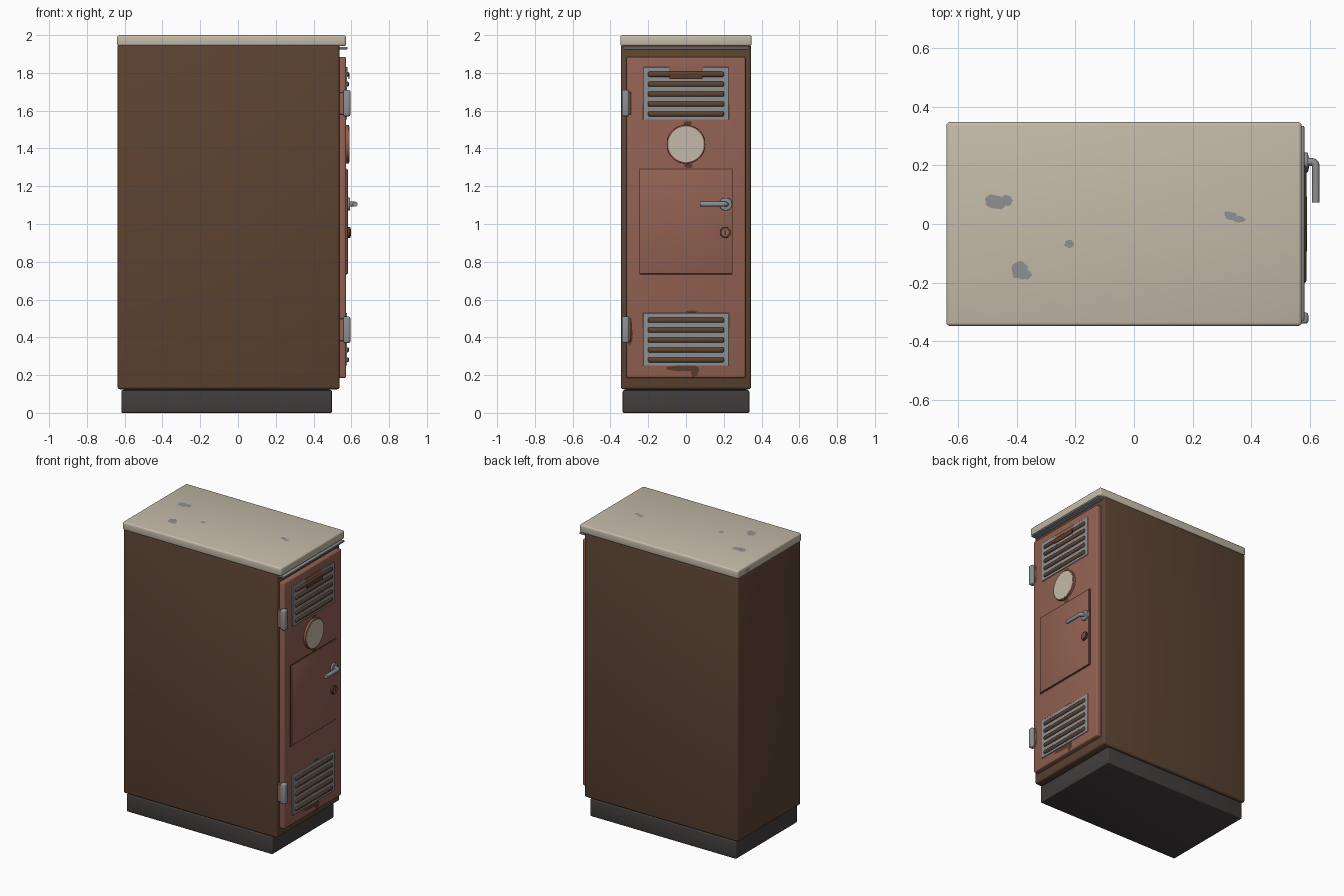
import bpy, bmesh, math, random
from mathutils import Matrix

if "Cube" in bpy.data.objects:
    bpy.data.objects.remove(bpy.data.objects["Cube"])

random.seed(4)


def srgb(r, g, b):
    f = lambda c: (c / 255 / 12.92) if c < 10 else ((c / 255 + 0.055) / 1.055) ** 2.4
    return (f(r), f(g), f(b), 1)


def mat(name, *rgb):
    m = bpy.data.materials.new(name)
    m.diffuse_color = srgb(*rgb)
    m.use_nodes = True
    m.node_tree.nodes["Principled BSDF"].inputs["Base Color"].default_value = m.diffuse_color
    return m


BROWN = mat("dark brown paint", 92, 67, 50)
RED = mat("red brown paint", 146, 97, 82)
BEIGE = mat("beige paint", 196, 186, 168)
GREY = mat("bare metal", 142, 144, 146)
BASE = mat("charcoal", 66, 61, 61)
RUST = mat("rust", 90, 58, 45)


def finish(name, bm, material, smooth=True):
    bmesh.ops.recalc_face_normals(bm, faces=bm.faces)
    me = bpy.data.meshes.new(name)
    bm.to_mesh(me)
    bm.free()
    me.materials.append(material)
    ob = bpy.data.objects.new(name, me)
    bpy.context.collection.objects.link(ob)
    if smooth:
        bpy.ops.object.select_all(action='DESELECT')
        ob.select_set(True)
        bpy.context.view_layer.objects.active = ob
        bpy.ops.object.shade_smooth_by_angle(angle=math.radians(40))
    return ob


def box(name, x, y, z, material, bevel=0.0, seg=3):
    """Bevelled box from (min, max) ranges."""
    bm = bmesh.new()
    bmesh.ops.create_cube(bm, size=1)
    for v in bm.verts:
        for i, r in enumerate((x, y, z)):
            v.co[i] = r[0] if v.co[i] < 0 else r[1]
    if bevel:
        bmesh.ops.bevel(bm, geom=bm.edges[:], offset=bevel, segments=seg,
                        profile=0.5, affect='EDGES')
    return finish(name, bm, material)


def disc(name, x, y, z, r, material, sides=40, bevel=0.0):
    """Cylinder whose axis runs along x."""
    bm = bmesh.new()
    m = Matrix.Translation(((x[0] + x[1]) / 2, y, z)) @ Matrix.Rotation(math.pi / 2, 4, 'Y')
    bmesh.ops.create_cone(bm, cap_ends=True, segments=sides, radius1=r, radius2=r,
                          depth=x[1] - x[0], matrix=m)
    if bevel:
        rim = [e for e in bm.edges if abs(e.verts[0].co.x - e.verts[1].co.x) < 1e-5]
        bmesh.ops.bevel(bm, geom=rim, offset=bevel, segments=2, profile=0.5, affect='EDGES')
    return finish(name, bm, material)


def patch(name, place, u, v, ru, rv, material, turn=0.0):
    """Thin irregular chip; place maps (u, v) to a 3D point."""
    bm = bmesh.new()
    vs = []
    for i in range(18):
        a = i * math.tau / 18
        k = random.uniform(0.8, 1.1)
        p, q = ru * k * math.cos(a), rv * k * math.sin(a)
        vs.append(bm.verts.new(place(u + p * math.cos(turn) - q * math.sin(turn),
                                     v + p * math.sin(turn) + q * math.cos(turn))))
    bm.faces.new(vs)
    ob = finish(name, bm, material, False)
    return ob


# Main carcass
box("plinth", (-0.617, 0.497), (-0.335, 0.335), (0, 0.12), BASE, 0.006)
box("plinth_joint", (-0.605, 0.485), (-0.32, 0.32), (0.11, 0.14), BASE)
box("cabinet_body", (-0.638, 0.538), (-0.345, 0.345), (0.125, 1.95), BROWN, 0.014)
box("lid", (-0.64, 0.572), (-0.348, 0.348), (1.942, 2.0), BEIGE, 0.012)
box("drip_rail", (0.53, 0.581), (-0.33, 0.335), (1.925, 1.938), GREY, 0.005, 2)

# Door and central hatch
box("door", (0.53, 0.573), (-0.315, 0.315), (0.185, 1.885), RED, 0.01)
box("hatch_gap", (0.56, 0.5755), (-0.249, 0.249), (0.731, 1.294), RUST)
box("hatch", (0.56, 0.582), (-0.244, 0.244), (0.736, 1.289), RED, 0.004, 2)

# Vents: metal plate with five rounded louvres each
for label, z0 in (("lower", 0.25), ("upper", 1.552)):
    box(label + "_vent_plate", (0.56, 0.578), (-0.228, 0.228), (z0, z0 + 0.278), GREY, 0.002, 1)
    for i in range(5):
        z = z0 + 0.031 + i * 0.0525
        box(f"{label}_louvre_{i + 1}", (0.566, 0.588), (-0.202, 0.202),
            (z - 0.0135, z + 0.0135), BROWN, 0.0095)

# Painted remnant on the upper vent
box("vent_paint_patch", (0.575, 0.5795), (-0.09, 0.09), (1.785, 1.831), RED)
box("vent_paint_edge", (0.584, 0.589), (-0.088, 0.088), (1.768, 1.797), RUST)

# Round sign
disc("sign_rim", (0.56, 0.588), 0, 1.422, 0.102, RED, 48, 0.004)
disc("sign_face", (0.58, 0.5895), 0, 1.422, 0.094, BEIGE, 48)

# Hinges
for label, z in (("lower", 0.44), ("upper", 1.64)):
    box(label + "_hinge", (0.558, 0.595), (-0.34, -0.302), (z - 0.07, z + 0.07), GREY, 0.01)
    box(label + "_hinge_leaf", (0.53, 0.577), (-0.335, -0.29), (z - 0.06, z + 0.06), RED, 0.003, 1)

# Handle: boss and bent bar
disc("handle_boss", (0.575, 0.594), 0.21, 1.105, 0.034, GREY, 32, 0.004)
cu = bpy.data.curves.new("handle", 'CURVE')
cu.dimensions = '3D'
cu.bevel_depth = 0.0135
cu.bevel_resolution = 4
cu.use_fill_caps = True
sp = cu.splines.new('POLY')
path = [(0.575, 0.212), (0.606, 0.212), (0.613, 0.210), (0.618, 0.205), (0.62, 0.197), (0.62, 0.073)]
sp.points.add(len(path) - 1)
for p, (x, y) in zip(sp.points, path):
    p.co = (x, y, 1.105, 1)
handle = bpy.data.objects.new("handle", cu)
bpy.context.collection.objects.link(handle)
cu.materials.append(GREY)
bpy.ops.object.select_all(action='DESELECT')
handle.select_set(True)
bpy.context.view_layer.objects.active = handle
bpy.ops.object.convert(target='MESH')
bpy.ops.object.shade_smooth_by_angle(angle=math.radians(50))

# Lock
disc("lock", (0.575, 0.595), 0.208, 0.955, 0.029, RUST, 28, 0.003)
disc("lock_core", (0.59, 0.597), 0.208, 0.955, 0.019, RED, 24)
box("keyhole", (0.592, 0.5985), (0.204, 0.212), (0.942, 0.968), BASE)

# Paint chips on the lid
top = lambda u, v: (u, v, 2.0008)
for i, c in enumerate([(-0.473, 0.075, 0.037, 0.027, 0), (-0.435, 0.08, 0.022, 0.018, 0),
                       (-0.39, -0.16, 0.03, 0.033, 0.5), (-0.37, -0.172, 0.022, 0.018, 0),
                       (-0.22, -0.068, 0.018, 0.013, 0), (0.33, 0.028, 0.025, 0.016, -0.4),
                       (0.36, 0.016, 0.021, 0.012, 0)]):
    patch(f"lid_chip_{i + 1}", top, *c[:4], GREY, c[4])
patch("lid_edge_chip", lambda u, v: (-0.6408, u, v), 0.245, 1.97, 0.03, 0.013, GREY)

# Rust stains on the door
face = lambda u, v: (0.5738, u, v)
for i, c in enumerate([(-0.02, 0.236, 0.085, 0.016), (0.045, 0.222, 0.022, 0.034),
                       (-0.295, 0.42, 0.013, 0.07), (0.03, 0.535, 0.03, 0.008),
                       (0.01, 1.532, 0.026, 0.012), (0.012, 1.309, 0.024, 0.013)]):
    patch(f"door_stain_{i + 1}", face, *c, RUST)
